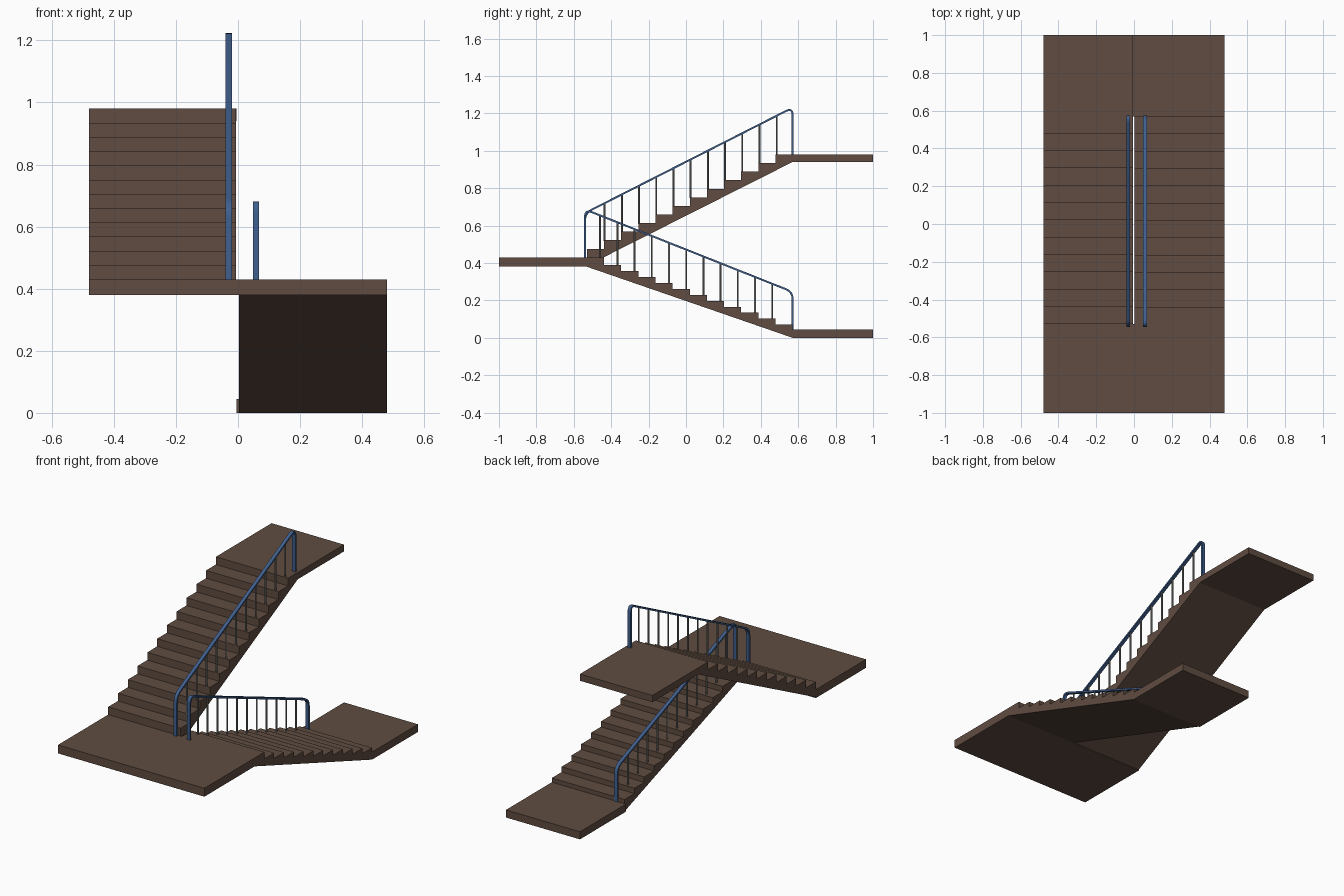
import bpy
import bmesh
from mathutils import Vector

if "Cube" in bpy.data.objects:
    bpy.data.objects.remove(bpy.data.objects["Cube"], do_unlink=True)


def material(name, rgb):
    m = bpy.data.materials.new(name)
    m.use_nodes = True
    m.diffuse_color = (*rgb, 1)
    m.node_tree.nodes["Principled BSDF"].inputs["Base Color"].default_value = (*rgb, 1)
    return m


BROWN = material("brown concrete", (0.115, 0.072, 0.053))
BLUE = material("blue painted metal", (0.05, 0.115, 0.27))
GREY = material("grey metal", (0.2, 0.2, 0.19))


def finish(name, bm, mat):
    bmesh.ops.recalc_face_normals(bm, faces=bm.faces)
    mesh = bpy.data.meshes.new(name)
    bm.to_mesh(mesh)
    bm.free()
    mesh.materials.append(mat)
    obj = bpy.data.objects.new(name, mesh)
    bpy.context.collection.objects.link(obj)
    return obj


def prism(name, outline, x0, x1, mat):
    """Extrude a (y, z) outline along x."""
    bm = bmesh.new()
    face = bm.faces.new([bm.verts.new((x0, y, z)) for y, z in outline])
    ext = bmesh.ops.extrude_face_region(bm, geom=[face])
    verts = [v for v in ext["geom"] if isinstance(v, bmesh.types.BMVert)]
    bmesh.ops.translate(bm, verts=verts, vec=(x1 - x0, 0, 0))
    return finish(name, bm, mat)


def slab(name, x0, x1, y0, y1, z0, z1):
    prism(name, [(y0, z0), (y1, z0), (y1, z1), (y0, z1)], x0, x1, BROWN)


START, END, RUN, STEPS = -0.53, 0.57, 0.0917, 12
HALF, FLOOR, MID, TOP = 0.48, 0.045, 0.43, 0.98


def upper_tread(i):
    return MID + (i + 1) * (TOP - MID) / STEPS


def lower_tread(i):
    return MID if i == 0 else 0.39 - 0.032 * (i - 1)


def flight(name, tread, under0, under1, x0, x1):
    outline = [(END, under1), (START, under0)]
    for i in range(STEPS):
        y = START + i * RUN
        outline += [(y, tread(i)), (y + RUN, tread(i))]
    prism(name, outline, x0, x1, BROWN)


# Landings and flights
slab("bottom_landing", -0.005, HALF, END, 1, 0, FLOOR)
slab("middle_landing", -HALF, HALF, -1, START, 0.38, MID)
slab("top_landing", -HALF, -0.005, END, 1, 0.94, TOP)
flight("lower_flight", lower_tread, 0.38, 0.0, 0.003, HALF)
flight("upper_flight", upper_tread, 0.385, 0.94, -HALF, -0.006)


def rounded_path(points, reach, segments=6):
    """Round the inner corners of a path."""
    pts = [Vector(p) for p in points]
    path = [pts[0]]
    for a, b, c in zip(pts, pts[1:], pts[2:]):
        p = b + (a - b).normalized() * reach
        q = b + (c - b).normalized() * reach
        for k in range(segments + 1):
            t = k / segments
            path.append(p * (1 - t) ** 2 + b * 2 * t * (1 - t) + q * t * t)
    return path + [pts[-1]]


def bar_outline(path, half):
    """Thicken a path into a closed strip."""
    left, right = [], []
    for i, p in enumerate(path):
        d = (path[min(i + 1, len(path) - 1)] - path[max(i - 1, 0)]).normalized()
        n = Vector((-d.y, d.x)) * half
        left.append(p + n)
        right.append(p - n)
    return left + right[::-1]


def railing(side, x, height, slope, foot, tread, first):
    def rail_z(y):
        return height + slope * y

    # Handrail with its two end posts
    y0, y1 = -0.54, 0.57
    corners = [(y0, MID), (y0, rail_z(y0)), (y1, rail_z(y1)), (y1, foot)]
    rail = prism(side + "_handrail", bar_outline(rounded_path(corners, 0.04), 0.005),
                 x - 0.01, x + 0.01, BLUE)
    # Balusters, one per step
    bm = bmesh.new()
    for i in range(STEPS - 1):
        y = first + i * 0.092
        base = tread(int((y - START) / RUN)) - 0.004
        top = rail_z(y)
        made = bmesh.ops.create_cone(bm, cap_ends=True, segments=12, radius1=0.005,
                                     radius2=0.005, depth=top - base)
        bmesh.ops.translate(bm, verts=made["verts"], vec=(x, y, (top + base) / 2))
    bars = finish(side + "_balusters", bm, GREY)
    for obj in (rail, bars):
        bpy.ops.object.select_all(action="DESELECT")
        obj.select_set(True)
        bpy.context.view_layer.objects.active = obj
        bpy.ops.object.shade_smooth_by_angle()


railing("upper", -0.03, 0.941, 0.508, TOP, upper_tread, -0.435)
railing("lower", 0.058, 0.472, -0.397, FLOOR, lower_tread, -0.459)
